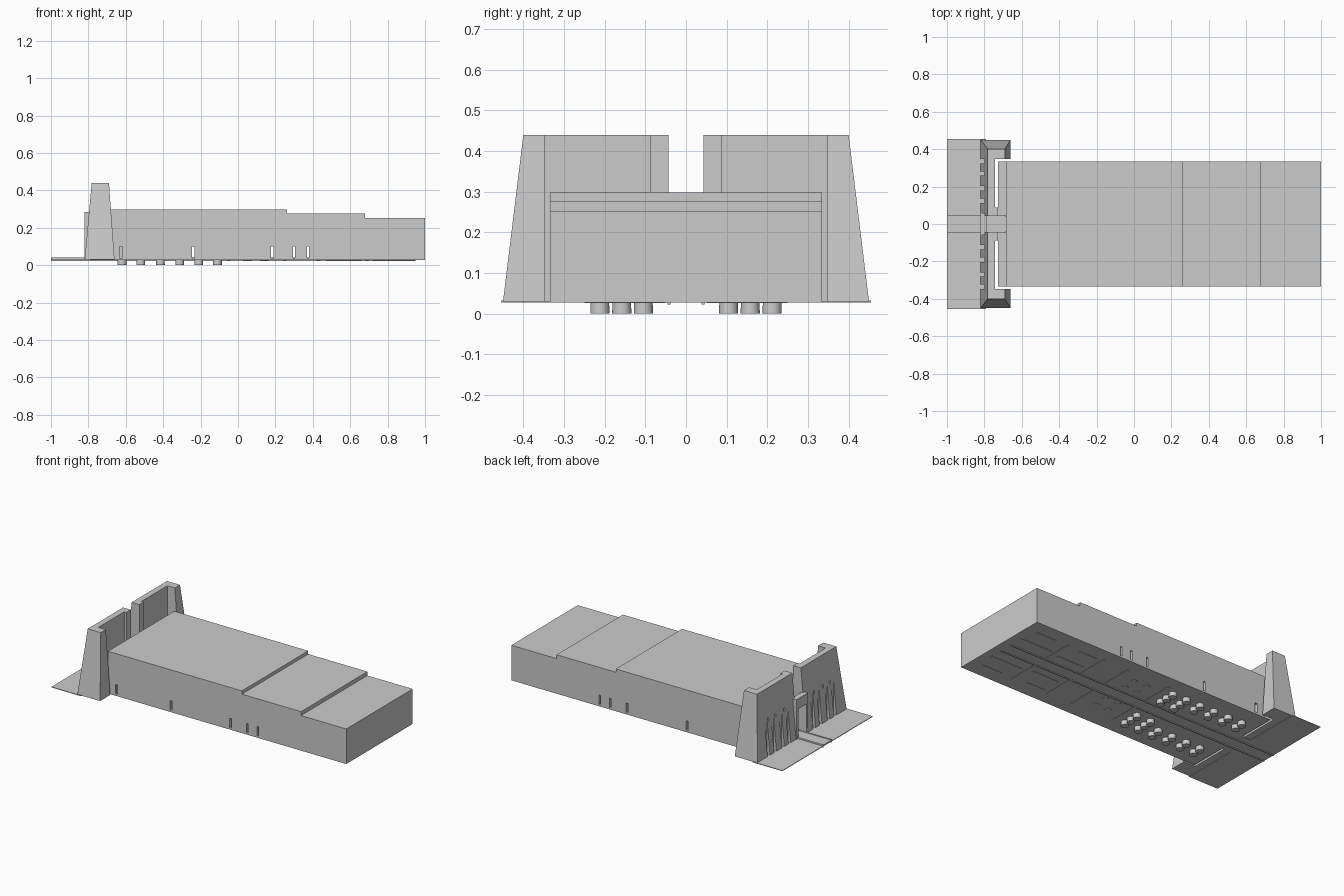
import bpy, bmesh

if "Cube" in bpy.data.objects:
    bpy.data.objects.remove(bpy.data.objects["Cube"])


def make(name, bm):
    bmesh.ops.recalc_face_normals(bm, faces=bm.faces[:])
    me = bpy.data.meshes.new(name)
    bm.to_mesh(me)
    bm.free()
    ob = bpy.data.objects.new(name, me)
    bpy.context.collection.objects.link(ob)
    return ob


def add_loft(bm, bottom, top, z0, z1):
    a = [bm.verts.new((x, y, z0)) for x, y in bottom]
    b = [bm.verts.new((x, y, z1)) for x, y in top]
    n = len(a)
    bm.faces.new(a[::-1])
    bm.faces.new(b)
    for i in range(n):
        j = (i + 1) % n
        bm.faces.new((a[i], a[j], b[j], b[i]))


def add_box(bm, x0, x1, y0, y1, z0, z1):
    r = [(x0, y0), (x1, y0), (x1, y1), (x0, y1)]
    add_loft(bm, r, r, z0, z1)


def boxes(name, items):
    bm = bmesh.new()
    for it in items:
        add_box(bm, *it)
    return make(name, bm)


def cut(ob, cutter):
    cutter.hide_render = True
    m = ob.modifiers.new("cut", 'BOOLEAN')
    m.operation, m.solver, m.object = 'DIFFERENCE', 'EXACT', cutter
    bpy.context.view_layer.objects.active = ob
    bpy.ops.object.modifier_apply(modifier=m.name)
    bpy.data.objects.remove(cutter)


F = 0.03   # floor level
W = 0.335  # half width of the temple

# ground plates
boxes("forecourt_plate", [(-1, -0.79, -0.455, 0.455, F - 0.002, F + 0.002)])
boxes("temple_floor", [(-0.727, 1, -W, W, F - 0.002, F + 0.002)])
boxes("gate_floor", [(-0.79, -0.727, -0.087, 0.087, F - 0.002, F + 0.002)])

# raised walkway along the axis with its kerbs
boxes("causeway", [(-1, -0.69, -0.04, 0.04, F, 0.038)])
boxes("causeway_kerbs", [(-1, 0.95, s * 0.042 - 0.004, s * 0.042 + 0.004, 0.023, 0.041) for s in (-1, 1)])

# gate towers: battered C-shaped plan, with flag-mast niches
for s, side in ((-1, "front"), (1, "back")):
    inner = [(-0.66, 0.348), (-0.743, 0.348), (-0.743, 0.087), (-0.728, 0.087), (-0.728, 0.043)]
    bottom = [(-0.82, 0.043), (-0.82, 0.45), (-0.66, 0.45)] + inner
    top = [(-0.782, 0.043), (-0.782, 0.40), (-0.69, 0.40), (-0.69, 0.348)] + inner[1:]
    bm = bmesh.new()
    add_loft(bm, [(x, s * y) for x, y in bottom], [(x, s * y) for x, y in top], F, 0.44)
    tower = make(side + "_gate_tower", bm)
    niches = []
    for y in (0.125, 0.19, 0.27, 0.335):
        niches.append((-0.85, -0.8, s * y - 0.012, s * y + 0.012, 0.02, 0.3))
    for y in (0.15, 0.24, 0.31):
        niches.append((-0.85, -0.785, s * y - 0.006, s * y + 0.006, 0.24, 0.26))
    cut(tower, boxes("niche_cutter", niches))

# gate frame between the towers
boxes("gate_frame", [(-0.822, -0.785, -0.06, -0.04, F, 0.285),
                     (-0.822, -0.785, 0.04, 0.06, F, 0.285),
                     (-0.822, -0.785, -0.04, 0.04, 0.22, 0.285)])

# hollow temple body: stepped roof, side walls pierced by small doors
steps = [(-0.685, 0.262, 0.298), (0.262, 0.68, 0.277), (0.68, 1.0, 0.252)]
T = 0.02
boxes("stepped_roof", [(a, b, -W, W, h - T, h) for a, b, h in steps]
      + [(b - 0.002, b, -W, W, n - T, h) for (_, b, h), n in
         ((steps[0], steps[1][2]), (steps[1], steps[2][2]))])
doors = [(-0.625, 0.016), (-0.24, 0.014), (0.183, 0.014), (0.30, 0.012), (0.375, 0.01)]
profile = [(-0.685, F), (1, F), (1, 0.252), (0.68, 0.252), (0.68, 0.277),
           (0.262, 0.277), (0.262, 0.298), (-0.685, 0.298)]
for s, side in ((-1, "front"), (1, "back")):
    bm = bmesh.new()
    add_loft(bm, profile, profile, 0, T)
    for v in bm.verts:   # stand the profile upright
        x, z, d = v.co
        v.co = (x, s * (W - d), z)
    wall = make(side + "_side_wall", bm)
    cut(wall, boxes("door_cutter", [(x - w / 2, x + w / 2, s * W - 0.05, s * W + 0.05, 0.04, 0.1)
                                    for x, w in doors]))
boxes("rear_wall", [(0.98, 1, -W, W, F, 0.252)])
boxes("entrance_wall", [(-0.685, -0.665, -W, -0.045, F, 0.298),
                        (-0.685, -0.665, 0.045, W, F, 0.298),
                        (-0.685, -0.665, -0.045, 0.045, 0.2, 0.298)])

# inner partitions, with axial doorways; feet show under the floor
Z = F - 0.004
rooms = []
for s in (-1, 1):
    for x in (-0.06, 0.24, 0.42, 0.68):
        a, b = sorted((s * 0.05, s * 0.25))
        rooms.append((x, x + 0.02, a, b, Z, 0.24))
    for x0, x1, y in ((0.47, 0.66, 0.11), (0.72, 0.95, 0.13), (0.47, 0.6, 0.23), (0.78, 0.92, 0.24)):
        rooms.append((x0, x1, s * y - 0.007, s * y + 0.007, Z, 0.24))
boxes("inner_walls", rooms)

# round columns: court colonnade reaches down to z = 0
bm = bmesh.new()


def column(x, y, z0, z1, r):
    g = bmesh.ops.create_cone(bm, cap_ends=True, segments=16, radius1=r, radius2=r * 0.85, depth=z1 - z0)
    bmesh.ops.translate(bm, verts=g["verts"], vec=(x, y, (z0 + z1) / 2))


for s in (-1, 1):
    for x in (-0.62, -0.52, -0.415, -0.312, -0.21, -0.11):
        for y in (0.105, 0.158, 0.212):
            if y > 0.11 or x > -0.25:
                column(x, s * y, 0, 0.28, 0.0235)
    for x in (0.05, 0.14):
        for y in (0.085, 0.17):
            column(x, s * y, Z, 0.28, 0.022)
make("columns", bm)
bpy.context.view_layer.objects.active = bpy.data.objects["columns"]
bpy.data.objects["columns"].select_set(True)
bpy.ops.object.shade_smooth_by_angle()
